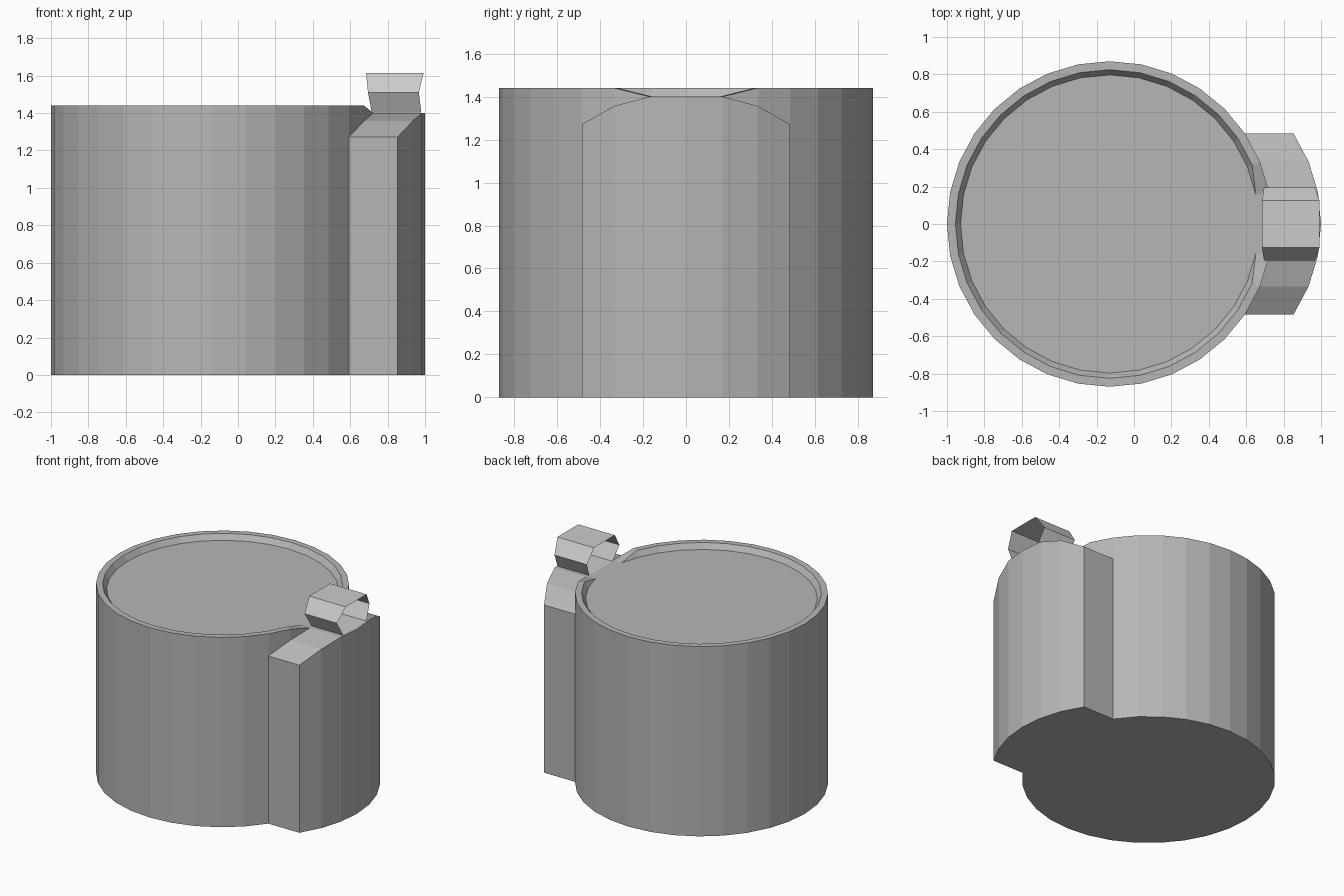
import bpy, bmesh
from math import sin, cos, pi

if "Cube" in bpy.data.objects:
    bpy.data.objects.remove(bpy.data.objects["Cube"])

R, SHIFT, N = 0.87, 0.13, 32
BLOCK_TOP = [1.40, 1.40, 1.357, 1.272]   # heights of the side block, centre to edge


def finish(name, bm):
    bmesh.ops.remove_doubles(bm, verts=bm.verts, dist=0.0005)
    bmesh.ops.recalc_face_normals(bm, faces=bm.faces)
    mesh = bpy.data.meshes.new(name)
    bm.to_mesh(mesh)
    bm.free()
    obj = bpy.data.objects.new(name, mesh)
    bpy.context.collection.objects.link(obj)
    return obj


def face(bm, *points):
    # drop repeated points so collapsed quads become triangles
    pts = []
    for p in points:
        if p not in pts:
            pts.append(p)
    if len(pts) > 2:
        bm.faces.new([bm.verts.new(p) for p in pts])


def ring(i, r, z, cx=-SHIFT):
    a = 2 * pi * i / N
    return (cx + r * cos(a), r * sin(a), z)


def rim_z(i):
    return 1.40 if abs(i) <= 1 else 1.44


def lip(i):
    # the lip tapers away where the rim is notched
    return ring(i, .797 if abs(i) <= 1 else .825, rim_z(i))


# Round body with a sunken lid, notched rim and a curved block on the right
bm = bmesh.new()
steps = range(-N // 2, N // 2)
for i in steps:
    j = i + 1
    on_block = -3 <= i and j <= 3
    za, zb = (BLOCK_TOP[abs(i)], BLOCK_TOP[abs(j)]) if on_block else (0, 0)
    ra, rb = rim_z(i), rim_z(j)
    # outer wall, rim and inner lip
    face(bm, ring(i, R, za), ring(j, R, zb), ring(j, R, rb), ring(i, R, ra))
    face(bm, ring(i, R, ra), ring(j, R, rb), lip(j), lip(i))
    face(bm, lip(i), lip(j), ring(j, .797, 1.40), ring(i, .797, 1.40))
    if on_block:
        # block top, outside and underside
        face(bm, ring(i, R, za), ring(j, R, zb), ring(j, R, zb, SHIFT), ring(i, R, za, SHIFT))
        face(bm, ring(i, R, 0, SHIFT), ring(j, R, 0, SHIFT), ring(j, R, zb, SHIFT), ring(i, R, za, SHIFT))
        face(bm, ring(i, R, 0), ring(j, R, 0), ring(j, R, 0, SHIFT), ring(i, R, 0, SHIFT))
# block side walls
for i in (-3, 3):
    z = BLOCK_TOP[3]
    face(bm, ring(i, R, 0), ring(i, R, 0, SHIFT), ring(i, R, z, SHIFT), ring(i, R, z))
# lid and base discs
face(bm, *[ring(i, .797, 1.40) for i in steps])
face(bm, *[ring(i, R, 0) for i in steps])
body = finish("body", bm)
dark = bpy.data.materials.new("dark_grey")
dark.diffuse_color = (.47, .47, .47, 1)
dark.use_nodes = True
dark.node_tree.nodes["Principled BSDF"].inputs["Base Color"].default_value = dark.diffuse_color
body.data.materials.append(dark)

# Open six-sided tube on top of the block: (y, z, x start, x end)
bm = bmesh.new()
half = [(.14, 1.402, .715, .98), (.195, 1.51, .695, .967), (.125, 1.614, .685, .992)]
section = half + [(-y, z, a, b) for y, z, a, b in reversed(half)]
for k, (y, z, a, b) in enumerate(section):
    y2, z2, a2, b2 = section[(k + 1) % 6]
    face(bm, (a, y, z), (b, y, z), (b2, y2, z2), (a2, y2, z2))
tube = finish("spout_tube", bm)
# make the open tube face outwards
for p in tube.data.polygons:
    if p.normal.y * p.center.y + p.normal.z * (p.center.z - 1.51) < 0:
        p.flip()
